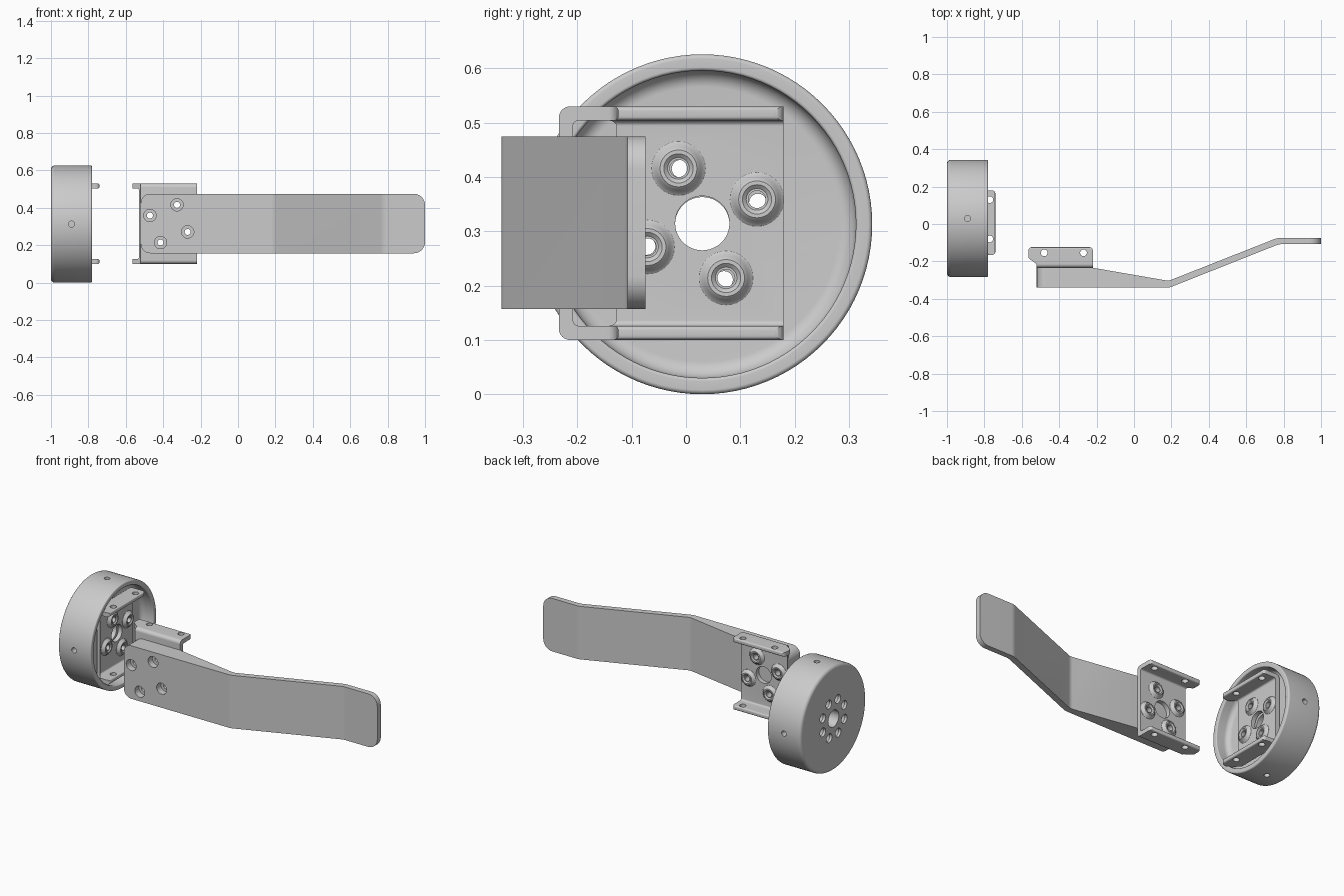
import bpy, bmesh, math
from mathutils import Matrix, Vector

if "Cube" in bpy.data.objects:
    bpy.data.objects.remove(bpy.data.objects["Cube"])

# axis maps: local z becomes world z / x / y
AZ = Matrix.Identity(4)
AX = Matrix(((0, 0, 1, 0), (1, 0, 0, 0), (0, 1, 0, 0), (0, 0, 0, 1)))
AY = Matrix(((0, 1, 0, 0), (0, 0, 1, 0), (1, 0, 0, 0), (0, 0, 0, 1)))


def finish(name, bm, mat):
    bmesh.ops.remove_doubles(bm, verts=bm.verts, dist=1e-5)
    bmesh.ops.transform(bm, matrix=mat, verts=bm.verts)
    bmesh.ops.recalc_face_normals(bm, faces=bm.faces)
    me = bpy.data.meshes.new(name)
    bm.to_mesh(me)
    bm.free()
    ob = bpy.data.objects.new(name, me)
    bpy.context.collection.objects.link(ob)
    return ob


def rounded(pts, n=6):
    """Closed outline from (u, v, corner radius) points."""
    out = []
    for i, (u, v, r) in enumerate(pts):
        p = Vector((u, v))
        if r == 0:
            out.append(p)
            continue
        a = Vector(pts[i - 1][:2]) - p
        b = Vector(pts[(i + 1) % len(pts)][:2]) - p
        half = a.angle(b) / 2
        t = r / math.tan(half)
        c = p + (a.normalized() + b.normalized()).normalized() * r / math.sin(half)
        s, e = p + a.normalized() * t - c, p + b.normalized() * t - c
        for k in range(n + 1):
            f = k / n
            out.append(c + (s * (1 - f) + e * f).normalized() * r)
    return out


def prism(name, pts, lo, hi, mat=AZ):
    bm = bmesh.new()
    f = bm.faces.new([bm.verts.new((p[0], p[1], lo)) for p in pts])
    ext = bmesh.ops.extrude_face_region(bm, geom=[f])
    vs = [g for g in ext['geom'] if isinstance(g, bmesh.types.BMVert)]
    bmesh.ops.translate(bm, verts=vs, vec=(0, 0, hi - lo))
    return finish(name, bm, mat)


def lathe(name, prof, places, axis, seg=32):
    """Revolve a closed (radius, height) outline, once for every place."""
    bm = bmesh.new()
    for place in places:
        m = place @ axis
        rings = [[bm.verts.new(m @ Vector((r * math.cos(2 * math.pi * k / seg),
                                           r * math.sin(2 * math.pi * k / seg), h)))
                  for k in range(seg)] for r, h in prof]
        for i in range(len(prof)):
            j = (i + 1) % len(prof)
            if prof[i][0] == 0 and prof[j][0] == 0:
                continue
            for k in range(seg):
                q = (k + 1) % seg
                bm.faces.new((rings[i][k], rings[i][q], rings[j][q], rings[j][k]))
    return finish(name, bm, AZ)


def boolean(ob, other, op='DIFFERENCE'):
    m = ob.modifiers.new('b', 'BOOLEAN')
    m.operation, m.object, m.solver = op, other, 'EXACT'
    bpy.context.view_layer.objects.active = ob
    bpy.ops.object.modifier_apply(modifier='b')
    bpy.data.objects.remove(other)


def at(x, y, z):
    return Matrix.Translation((x, y, z))


def rod(r, lo, hi):
    return [(0, lo), (r, lo), (r, hi), (0, hi)]


BOLTS = [(0.11 * math.cos(math.radians(66.5 + 90 * k)),
          0.11 * math.sin(math.radians(66.5 + 90 * k))) for k in range(4)]


def bracket(name, mat):
    # channel section cut to the flange outline
    h, w, t = 0.215, 0.11, 0.026
    sec = rounded([(0, -h, .02), (w, -h, .009), (w, -h + t, .009), (t, -h + t, .01),
                   (t, h - t, .01), (w, h - t, .009), (w, h, .009), (0, h, .02)])
    ob = prism(name, sec, -0.25, 0.15, AX)
    side = rounded([(-.15, -.02, 0), (-.15, .02, 0), (-.195, .052, .012),
                    (-.195, .12 - .01, .018), (.15, .11, .018), (.15, -.02, 0)])
    boolean(ob, prism('side', side, -0.3, 0.3), 'INTERSECT')
    # raised bolt bosses
    boss = [(0, .012), (.05, .012), (.05, t + .001), (.044, t + .005), (.04, t + .013),
            (.034, t + .018), (.027, t + .018), (.02, t + .012), (0, t + .012)]
    boolean(ob, lathe('boss', boss, [at(x, 0, z) for x, z in BOLTS], AY), 'UNION')
    # bolt, centre and flange holes
    boolean(ob, lathe('holes', rod(.016, -.1, .1), [at(x, 0, z) for x, z in BOLTS], AY))
    boolean(ob, lathe('holes', rod(.05, -.1, .1), [AZ], AY, 48))
    boolean(ob, lathe('holes', rod(.018, -.4, .4), [at(-.11, .08, 0), at(.1, .08, 0)], AZ))
    ob.data.transform(mat)
    return ob


parts = []

# brackets: one on the arm, one turned into the drum
parts.append(bracket('arm_bracket', at(-.37, -.234, .315)))
turn = Matrix(((0, 1, 0, 0), (1, 0, 0, 0), (0, 0, -1, 0), (0, 0, 0, 1)))
parts.append(bracket('drum_bracket', at(-.851, .03, .315) @ turn))

# drum: open cup on the x axis
R = 0.313
cup = rounded([(.05, -1, 0), (R, -1, .02), (R, -.78, .008), (R - .03, -.78, .006),
               (R - .03, -.862, .03), (.05, -.862, 0)])
drum = lathe('drum', cup, [at(0, .03, R)], AX, 96)
ring = [(.11 * math.cos(math.radians(23.5 + 45 * k)),
         .11 * math.sin(math.radians(23.5 + 45 * k))) for k in range(8)]
screw = [(0, -1.1), (.026, -1.1), (.026, -.985), (.016, -.975), (.016, -.7), (0, -.7)]
boolean(drum, lathe('holes', screw, [at(0, .03 + y, R - z) for y, z in ring], AX))
pin = rod(.016, .24, .4)
boolean(drum, lathe('holes', pin, [at(-.89, .03, R) @ Matrix.Rotation(k * math.pi / 2, 4, 'X')
                                   for k in range(4)], AZ))
parts.append(drum)

# arm: bent side profile trimmed by a rounded front outline
prof = rounded([(-.52, -.34, 0), (.19, -.34, .08), (.775, -.108, .08), (1, -.108, 0),
                (1, -.075, 0), (.765, -.075, .08), (.185, -.304, .05), (-.22, -.234, 0),
                (-.52, -.234, 0)])
arm = prism('arm', prof, .157, .475)
face = rounded([(.157, -.52, .05), (.475, -.52, .05), (.475, 1, .06), (.157, 1, .06)], 8)
boolean(arm, prism('trim', face, -.6, .2, AY), 'INTERSECT')
bore = [(0, -.4), (.033, -.4), (.033, -.30), (.016, -.30), (.016, -.1), (0, -.1)]
boolean(arm, lathe('holes', bore, [at(-.37 + x, 0, .315 + z) for x, z in BOLTS], AY))
parts.append(arm)

# smooth shading with crisp edges
for ob in bpy.context.view_layer.objects:
    ob.select_set(ob in parts)
bpy.context.view_layer.objects.active = arm
bpy.ops.object.shade_smooth_by_angle(angle=math.radians(30))
